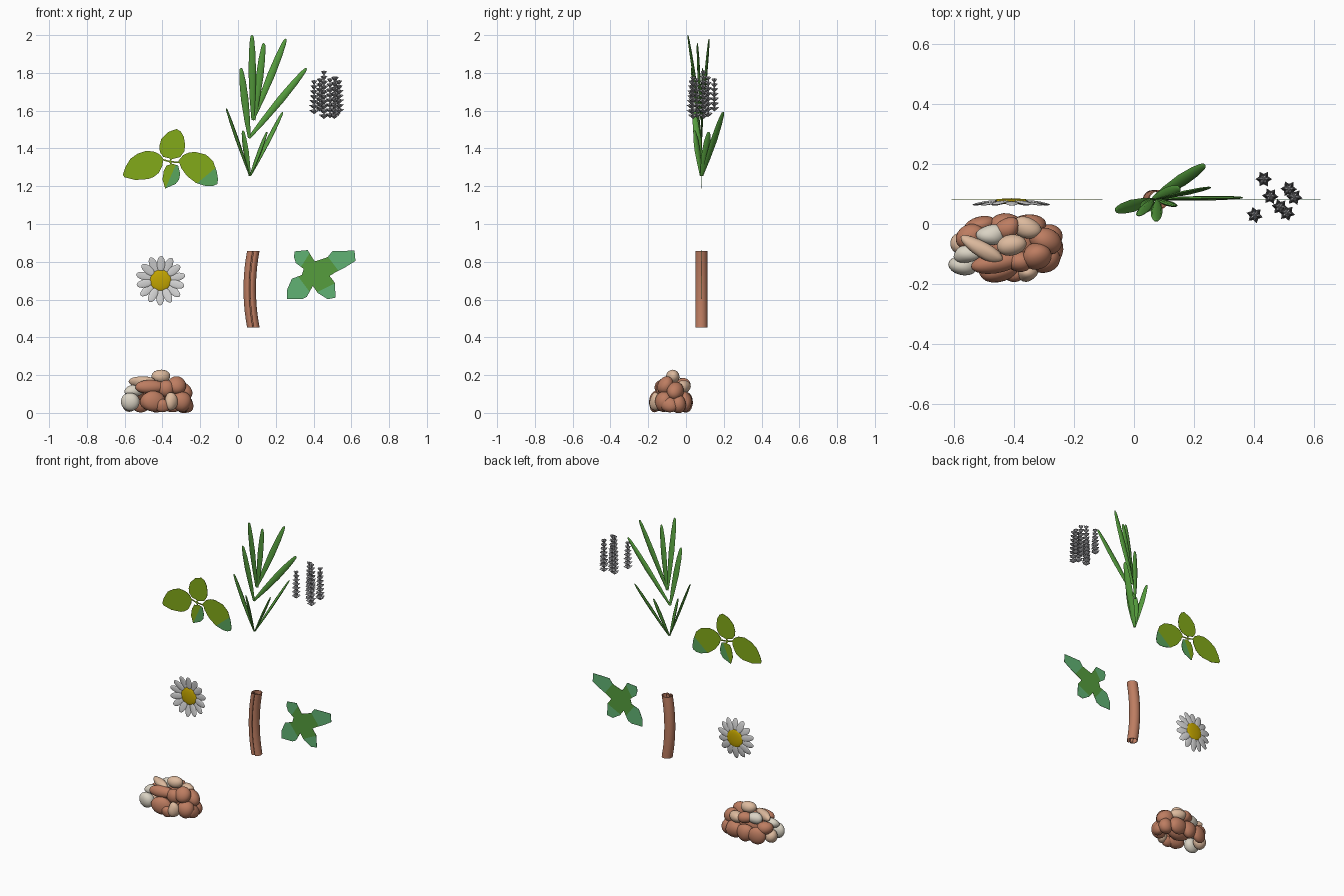
import bpy, bmesh, math, random
from mathutils import Vector, Matrix

if "Cube" in bpy.data.objects:
    bpy.data.objects.remove(bpy.data.objects["Cube"])

random.seed(4)
LEAF_Y = 0.083


def mat(name, r, g, b):
    m = bpy.data.materials.new(name)
    m.diffuse_color = (r, g, b, 1)
    m.use_nodes = True
    m.node_tree.nodes["Principled BSDF"].inputs["Base Color"].default_value = m.diffuse_color
    return m


TERRACOTTA = mat("terracotta", 0.51, 0.205, 0.12)
TAN = mat("tan", 0.72, 0.49, 0.34)
CREAM = mat("cream", 0.70, 0.65, 0.55)
WHITE = mat("petal white", 0.66, 0.66, 0.66)
YELLOW = mat("yellow", 0.55, 0.38, 0.0)
BASIL = mat("yellow green", 0.225, 0.40, 0.010)
TEAL = mat("blue green", 0.12, 0.45, 0.175)
SHADE = mat("cool leaf green", 0.10, 0.38, 0.11)
GREEN = mat("mid green", 0.092, 0.34, 0.047)
GREY = mat("slate grey", 0.40, 0.40, 0.42)


def finish(bm, name, mats, smooth=None):
    mesh = bpy.data.meshes.new(name)
    bm.to_mesh(mesh)
    bm.free()
    for m in mats:
        mesh.materials.append(m)
    ob = bpy.data.objects.new(name, mesh)
    bpy.context.collection.objects.link(ob)
    if smooth:
        bpy.ops.object.select_all(action='DESELECT')
        ob.select_set(True)
        bpy.context.view_layer.objects.active = ob
        bpy.ops.object.shade_smooth_by_angle(angle=math.radians(smooth))
    return ob


# --- pebble pile: x, y, z, radii x y z, yaw in degrees
def pebbles(name, material, rows):
    bm = bmesh.new()
    for x, y, z, rx, ry, rz, yaw in rows:
        vs = bmesh.ops.create_icosphere(bm, subdivisions=3, radius=1)["verts"]
        rot = Matrix.Rotation(math.radians(yaw), 3, 'Z')
        bump = Vector([random.uniform(-1, 1) for _ in range(3)])
        for v in vs:
            c = v.co * (1 + 0.07 * math.sin(3 * v.co.dot(bump)))
            c = rot @ Vector((c.x * rx, c.y * ry, c.z * rz))
            v.co = Vector((x + c.x, y + c.y, max(0, z + c.z)))
    finish(bm, name, [material], 40)


pebbles("cream_pebbles", CREAM, [
    (-.567, -.135, .06, .05, .035, .048, 0), (-.475, -.035, .152, .05, .034, .036, 5),
    (-.555, -.10, .115, .05, .03, .03, 10)])
pebbles("tan_pebbles", TAN, [
    (-.405, -.07, .195, .05, .035, .036, 10), (-.505, -.085, .165, .08, .027, .03, -30),
    (-.355, -.162, .058, .035, .03, .048, 30), (-.36, -.01, .14, .05, .035, .035, -20),
    (-.575, -.068, .045, .04, .038, .042, 0)])
pebbles("terracotta_pebbles", TERRACOTTA, [
    (-.455, -.155, .06, .068, .038, .054, 5), (-.465, -.13, .14, .085, .035, .037, 10),
    (-.325, -.105, .14, .048, .045, .052, 20), (-.30, -.12, .062, .052, .045, .054, 30),
    (-.30, -.055, .11, .058, .042, .052, -20), (-.385, -.125, .13, .045, .035, .045, 0),
    (-.285, -.04, .05, .045, .04, .05, 0), (-.35, -.005, .06, .06, .035, .055, 0),
    (-.43, .0, .06, .055, .035, .055, 10), (-.515, -.005, .06, .055, .03, .055, 15),
    (-.425, -.015, .15, .045, .035, .035, 30), (-.545, -.04, .105, .05, .038, .04, 30),
    (-.41, -.08, .09, .09, .06, .07, 0),
    (-.40, -.165, .04, .04, .03, .035, 0), (-.265, -.085, .04, .03, .045, .04, 0)])

# --- daisy: ring of cupped petals round a flat dome
FLOWER = Vector((-0.41, 0.079, 0.702))
bm = bmesh.new()
for i in range(14):
    a = 2 * math.pi * i / 14 + 0.2
    length = 0.042 if i % 2 else 0.046
    vs = bmesh.ops.create_uvsphere(bm, u_segments=12, v_segments=8, radius=1)["verts"]
    for v in vs:
        u, w, t = v.co.z * length, v.co.x * 0.0215, v.co.y * 0.004
        r = 0.087 + u
        depth = -0.014 * (r / 0.13) ** 2 + t - 0.003 * (i % 2)
        v.co = FLOWER + Vector((r * math.cos(a) - w * math.sin(a), depth,
                                r * math.sin(a) + w * math.cos(a)))
finish(bm, "daisy_petals", [WHITE], 50)

bm = bmesh.new()
bmesh.ops.create_uvsphere(bm, u_segments=24, v_segments=12, radius=1,
                          matrix=Matrix.Translation(FLOWER - Vector((0, .003, 0)))
                          @ Matrix.Diagonal((.057, .010, .057, 1)))
finish(bm, "daisy_centre", [YELLOW], 40)

# --- cinnamon quill: double scroll profile swept along a bowed path
BIG, SMALL, HALF = 0.031, 0.008, 0.002


def scroll(offset):
    pts = [((BIG + offset) * math.sin(t), (BIG + offset) * math.cos(t))
           for t in [math.radians(d) for d in range(0, 151, 10)]]
    turn = math.radians(150)
    cx, cy = (BIG - SMALL) * math.sin(turn), (BIG - SMALL) * math.cos(turn)
    pts += [(cx + (SMALL + offset) * math.sin(t), cy + (SMALL + offset) * math.cos(t))
            for t in [math.radians(d) for d in range(170, 371, 20)]]
    return pts


half_out, half_in = scroll(HALF), scroll(-HALF)
outer = [(-x, y) for x, y in half_out[:0:-1]] + half_out
inner = [(-x, y) for x, y in half_in[:0:-1]] + half_in
profile = outer + inner[::-1]
bm = bmesh.new()
rings = []
for k in range(11):
    s = k / 10
    cx = 0.081 - 0.019 * (1 - (2 * s - 1) ** 2)
    rings.append([bm.verts.new((cx + x, 0.08 + y, 0.453 + 0.404 * s)) for x, y in profile])
n, m = len(profile), len(outer)
for r0, r1 in zip(rings, rings[1:]):
    for j in range(n):
        bm.faces.new((r0[j], r0[(j + 1) % n], r1[(j + 1) % n], r1[j]))
for ring in (rings[0], rings[-1]):
    for j in range(m - 1):
        bm.faces.new((ring[j], ring[j + 1], ring[n - 2 - j], ring[n - 1 - j]))
bmesh.ops.recalc_face_normals(bm, faces=bm.faces)
finish(bm, "cinnamon_stick", [TERRACOTTA], 40)


# --- thin leaves: outline in x/z, cut along lines (point, direction of second colour)
def flat_leaf(name, outline, mats, cuts=()):
    bm = bmesh.new()
    face = bm.faces.new([bm.verts.new((x, LEAF_Y, z)) for x, z in outline])
    face.normal_update()
    if face.normal.y > 0:
        face.normal_flip()
    bmesh.ops.triangulate(bm, faces=bm.faces[:])
    planes = [(Vector((px, LEAF_Y, pz)), Vector((dx, 0, dz))) for px, pz, dx, dz in cuts]
    for p, d in planes:
        bmesh.ops.bisect_plane(bm, geom=bm.verts[:] + bm.edges[:] + bm.faces[:],
                               plane_co=p, plane_no=d)
    for f in bm.faces:
        c = f.calc_center_median()
        f.material_index = int(any((c - p).dot(d) > 0 for p, d in planes))
    ob = finish(bm, name, mats)
    thick = ob.modifiers.new("thickness", 'SOLIDIFY')
    thick.thickness, thick.offset = 0.002, 0


flat_leaf("basil_left_leaf", [
    (-.61, 1.26), (-.597, 1.30), (-.57, 1.345), (-.53, 1.373), (-.485, 1.388), (-.44, 1.382),
    (-.41, 1.365), (-.396, 1.345), (-.40, 1.31), (-.42, 1.27), (-.445, 1.25), (-.475, 1.238),
    (-.543, 1.233), (-.60, 1.247)], [BASIL])
flat_leaf("basil_top_leaf", [
    (-.325, 1.503), (-.303, 1.49), (-.287, 1.462), (-.28, 1.42), (-.284, 1.385), (-.306, 1.354),
    (-.348, 1.344), (-.396, 1.356), (-.413, 1.38), (-.417, 1.41), (-.406, 1.45), (-.37, 1.487)],
    [BASIL])
flat_leaf("basil_right_leaf", [
    (-.315, 1.335), (-.29, 1.365), (-.26, 1.378), (-.227, 1.382), (-.169, 1.367), (-.132, 1.333),
    (-.113, 1.28), (-.106, 1.238), (-.109, 1.212), (-.135, 1.20), (-.168, 1.20), (-.222, 1.217),
    (-.27, 1.254), (-.30, 1.295)], [BASIL, SHADE], [(-.167, 1.257, .64, -.77)])
flat_leaf("basil_bottom_leaf", [
    (-.378, 1.31), (-.345, 1.318), (-.317, 1.31), (-.306, 1.265), (-.312, 1.235), (-.33, 1.212),
    (-.385, 1.188), (-.40, 1.235), (-.393, 1.28)], [BASIL, SHADE], [(-.357, 1.25, .9, -.4)])
for i, (x, z) in enumerate([(-.402, 1.342), (-.35, 1.35), (-.30, 1.325), (-.35, 1.312)]):
    d = Vector((x + .362, z - 1.33)).normalized()
    w = Vector((-d.y, d.x)) * 0.004
    flat_leaf(f"basil_stem_{i + 1}", [(-.362 + w.x, 1.33 + w.y), (x + w.x, z + w.y),
                                      (x - w.x, z - w.y), (-.362 - w.x, 1.33 - w.y)], [BASIL])

flat_leaf("mint_sprig", [
    (.30, .855), (.369, .862), (.388, .83), (.406, .802), (.427, .808), (.475, .825), (.50, .857),
    (.617, .859), (.622, .805), (.57, .772), (.512, .742), (.485, .725), (.512, .69), (.517, .61),
    (.475, .602), (.422, .635), (.396, .672), (.364, .614), (.338, .602), (.259, .602),
    (.259, .65), (.285, .71), (.338, .73), (.348, .762), (.306, .794), (.296, .825)],
    [GREEN, TEAL], [(.36, .815, -.8, .5), (.50, .795, .8, .6), (.352, .677, -.8, -.6),
                    (.47, .665, .45, -.9)])


# --- grass blades: tapered flattened section from base to tip
def blade(name, base, tip, width_axis, width):
    base, tip = Vector(base), Vector(tip)
    d = (tip - base).normalized()
    side = d.cross(Vector(width_axis)).normalized()
    thick = d.cross(side)
    bm = bmesh.new()
    rings = []
    for s, k in ((0, .35), (.25, .75), (.55, 1), (.8, .85), (.94, .58), (.985, .4), (1, .15)):
        c = base.lerp(tip, s)
        rings.append([bm.verts.new(c + side * (k * width * math.cos(a))
                                   + thick * (k * .008 * math.sin(a)))
                      for a in [math.pi * j / 4 for j in range(8)]])
    for r0, r1 in zip(rings, rings[1:]):
        for j in range(8):
            bm.faces.new((r0[j], r0[(j + 1) % 8], r1[(j + 1) % 8], r1[j]))
    bm.faces.new(rings[0])
    bm.faces.new(rings[-1])
    bmesh.ops.recalc_face_normals(bm, faces=bm.faces)
    finish(bm, name, [GREEN], 60)


upper = [((.078, .08, 1.55), (.074, .01, 2.0)), ((.085, .08, 1.55), (.137, .06, 1.957)),
         ((.078, .083, 1.55), (.253, .122, 1.98)), ((.06, .08, 1.455), (.016, .028, 1.825)),
         ((.058, .083, 1.455), (.362, .088, 1.824))]
lower = [((.062, .08, 1.255), (-.062, .045, 1.612)), ((.065, .085, 1.255), (.237, .197, 1.593)),
         ((.062, .08, 1.255), (.026, .045, 1.495)), ((.065, .083, 1.255), (.153, .12, 1.487))]
for i, (b, t) in enumerate(upper):
    blade(f"upper_blade_{i + 1}", b, t, (0, 1, 0), .02)
for i, (b, t) in enumerate(lower):
    blade(f"lower_blade_{i + 1}", b, t, (0, 0, 1), .021)

# --- lavender: seven spikes of stacked star-shaped whorls
spikes = [(.433, .15, 1.61, 1.76), (.517, .117, 1.58, 1.77), (.455, .093, 1.57, 1.80),
          (.535, .09, 1.60, 1.75), (.487, .057, 1.575, 1.76), (.51, .037, 1.57, 1.77),
          (.403, .03, 1.595, 1.75)]
for i, (x, y, z0, z1) in enumerate(spikes):
    bm = bmesh.new()
    tiers = round((z1 - z0) / .027) + 1
    for t in range(tiers):
        z = z0 + (z1 - z0) * t / (tiers - 1)
        size = .028 - .011 * (t / (tiers - 1)) ** 2
        low = bm.verts.new((x, y, z - .014))
        top = bm.verts.new((x, y, z + .012))
        ring = []
        for j in range(12):
            a = math.pi * j / 6 + i
            r = size if j % 2 == 0 else size * .62
            ring.append(bm.verts.new((x + r * math.cos(a), y + r * math.sin(a),
                                      z + (.008 if j % 2 == 0 else 0))))
        for j in range(12):
            a, b = ring[j], ring[(j + 1) % 12]
            bm.faces.new((a, b, top))
            bm.faces.new((b, a, low))
    bmesh.ops.create_cone(bm, cap_ends=True, segments=6, radius1=.004, radius2=.004,
                          depth=z1 - z0 + .02,
                          matrix=Matrix.Translation((x, y, (z0 + z1) / 2)))
    finish(bm, f"lavender_spike_{i + 1}", [GREY], 30)
